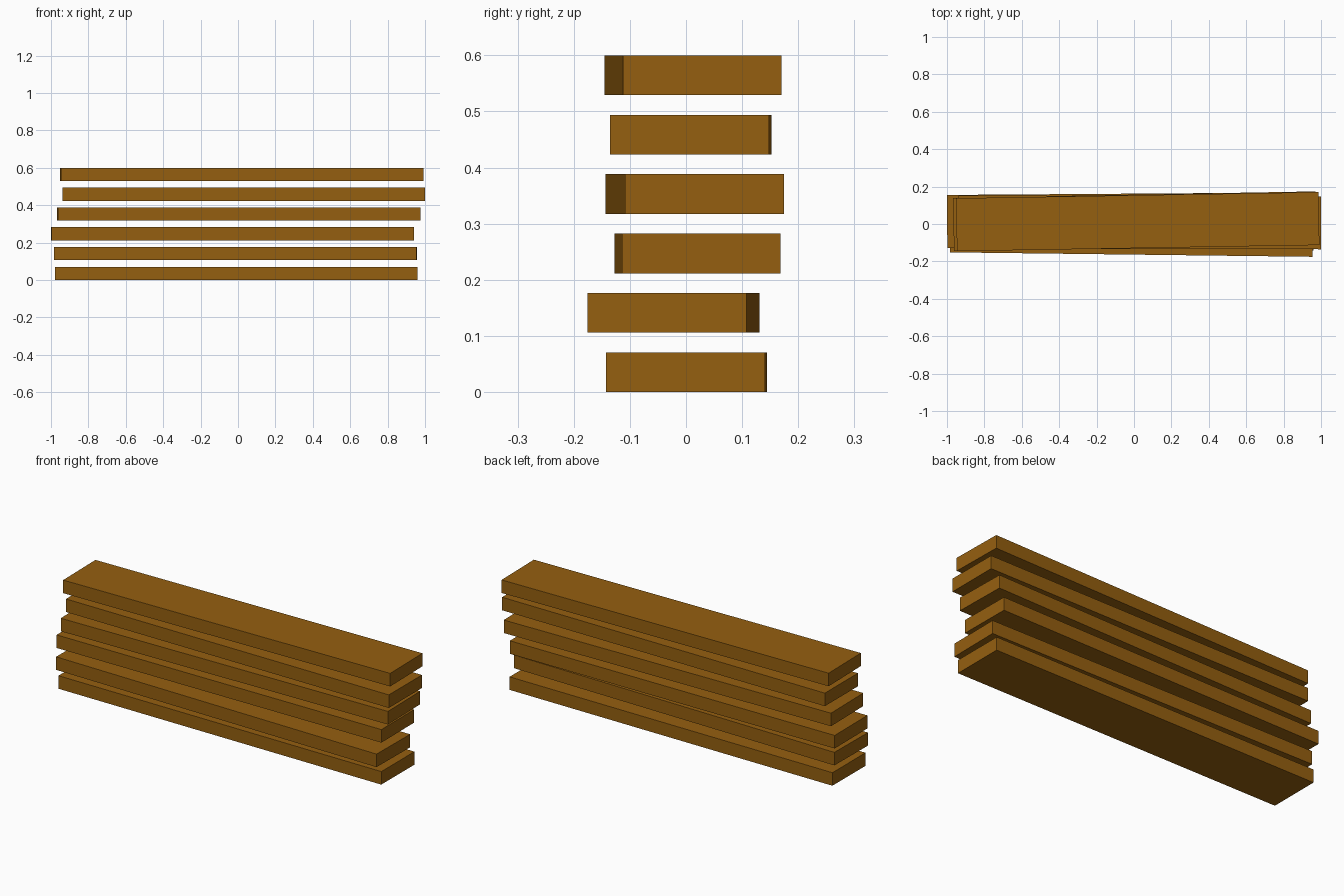
import bpy
import math

if "Cube" in bpy.data.objects:
    bpy.data.objects.remove(bpy.data.objects["Cube"])

LENGTH, WIDTH, THICK = 1.938, 0.283, 0.0707
STEP = (0.6 - THICK) / 5  # vertical spacing between plank undersides

wood = bpy.data.materials.new("brown_wood")
wood.diffuse_color = (0.30, 0.115, 0.005, 1)
wood.use_nodes = True
wood.node_tree.nodes["Principled BSDF"].inputs["Base Color"].default_value = wood.diffuse_color


def add_plank(name, x, y, z, angle):
    bpy.ops.mesh.primitive_cube_add(size=1, location=(x, y, z),
                                    rotation=(0, 0, math.radians(angle)))
    plank = bpy.context.object
    plank.name = name
    plank.scale = (LENGTH, WIDTH, THICK)
    plank.data.materials.append(wood)


# Loosely stacked planks, bottom to top: x, y, twist in degrees
stack = [
    (-0.010, 0.001, -0.10),
    (-0.014, -0.022, -0.70),
    (-0.030, 0.0205, 0.40),
    (0.004, 0.0155, 1.02),
    (0.030, 0.0085, -0.12),
    (0.020, 0.0125, 0.97),
]
for i, (x, y, angle) in enumerate(stack):
    add_plank(f"plank_{i + 1}", x, y, THICK / 2 + i * STEP, angle)
